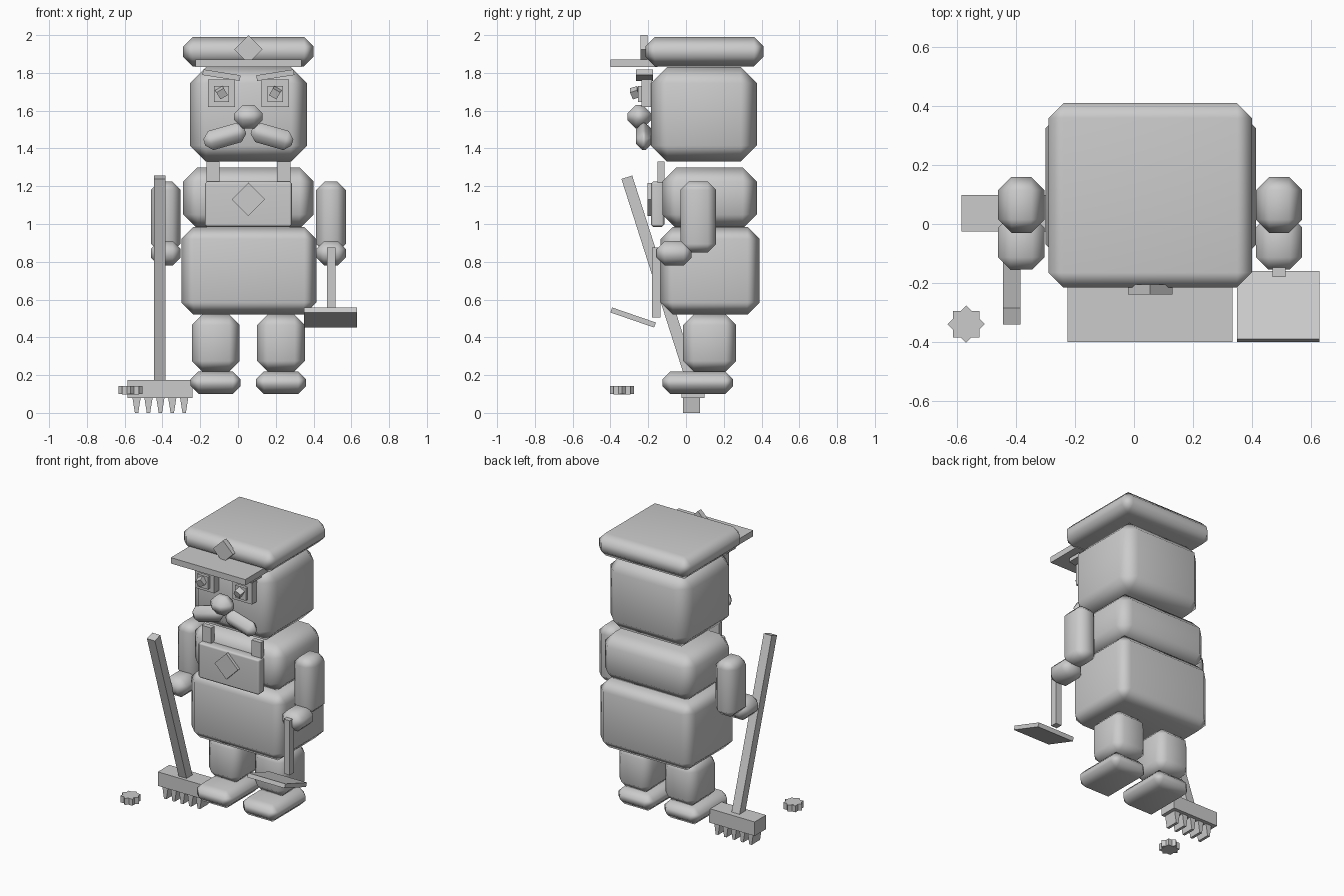
import bpy, bmesh, math
from math import radians

if "Cube" in bpy.data.objects:
    bpy.data.objects.remove(bpy.data.objects["Cube"])

CX = 0.055  # symmetry axis of the figure
grey = bpy.data.materials.new("plain grey")
grey.diffuse_color = (0.6, 0.6, 0.6, 1)
grey.use_nodes = True
grey.node_tree.nodes["Principled BSDF"].inputs["Base Color"].default_value = grey.diffuse_color


def box(name, x, y, z, bevel=0, tilt_x=0, tilt_y=0, tilt_z=0, taper=1):
    """Box from (min, max) ranges, optionally chamfered, tilted, narrowed in x at its base."""
    bm = bmesh.new()
    bmesh.ops.create_cube(bm, size=1)
    size = (x[1] - x[0], y[1] - y[0], z[1] - z[0])
    for v in bm.verts:
        if v.co.z < 0:
            v.co.x *= taper
        v.co = [a * b for a, b in zip(v.co, size)]
    if bevel:
        bmesh.ops.bevel(bm, geom=bm.edges[:], offset=bevel, segments=1,
                        affect='EDGES', clamp_overlap=True)
    me = bpy.data.meshes.new(name)
    bm.to_mesh(me)
    bm.free()
    me.materials.append(grey)
    ob = bpy.data.objects.new(name, me)
    bpy.context.collection.objects.link(ob)
    ob.location = [(r[0] + r[1]) / 2 for r in (x, y, z)]
    ob.rotation_euler = (radians(tilt_x), radians(tilt_y), radians(tilt_z))
    if bevel:
        bpy.context.view_layer.objects.active = ob
        ob.select_set(True)
        bpy.ops.object.shade_smooth_by_angle(angle=radians(50))
        ob.select_set(False)
        # keep the large faces flat and let the chamfers blend
        wn = ob.modifiers.new("flat_faces", 'WEIGHTED_NORMAL')
        wn.keep_sharp = True
    return ob


def centred(c, size):
    return (c - size / 2, c + size / 2)


# Head and body
box("head", (-0.255, 0.365), (-0.185, 0.375), (1.33, 1.83), 0.085)
box("chest", (-0.29, 0.40), (-0.125, 0.375), (0.975, 1.30), 0.075)
box("belly", (-0.30, 0.415), (-0.135, 0.39), (0.52, 0.985), 0.065)

# Cap with visor and diamond badge
box("cap", (-0.29, 0.40), (-0.215, 0.41), (1.835, 1.99), 0.05)
box("visor", (-0.225, 0.335), (-0.40, -0.15), (1.83, 1.87))
box("cap_badge", centred(CX, 0.106), (-0.24, -0.205), centred(1.925, 0.106), tilt_y=45)

# Bib with straps and diamond badge
box("bib", (-0.175, 0.285), (-0.185, -0.115), (0.985, 1.225), 0.012)
box("bib_badge", centred(CX, 0.124), (-0.205, -0.18), centred(1.13, 0.124), tilt_y=45)

# Nose
box("nose", centred(CX, 0.15), (-0.31, -0.185), (1.505, 1.63), 0.045)

for side, s in (("left", -1), ("right", 1)):
    # Face
    ex = CX + s * 0.1425
    box(side + "_eye", centred(ex, 0.145), (-0.235, -0.18), (1.62, 1.765))
    box(side + "_iris", centred(ex, 0.08), (-0.255, -0.23), (1.645, 1.73))
    box(side + "_pupil", centred(ex, 0.045), (-0.29, -0.25), centred(1.695, 0.045),
        tilt_x=20, tilt_y=s * 30)
    box(side + "_brow", centred(ex, 0.20), (-0.265, -0.175), centred(1.788, 0.03), tilt_y=-s * 9)
    box(side + "_moustache", centred(CX + s * 0.125, 0.225), (-0.265, -0.18),
        centred(1.463, 0.105), 0.035, tilt_y=s * 16)
    # Bib strap
    box(side + "_strap", centred(CX + s * 0.187, 0.07), (-0.15, -0.115), (1.10, 1.33))
    # Limbs
    ax = CX + s * 0.4375
    box(side + "_arm", centred(ax, 0.157), (-0.03, 0.16), (0.85, 1.225), 0.045)
    box(side + "_hand", centred(ax, 0.157), (-0.155, 0.03), (0.78, 0.91), 0.042)
    lx = CX + s * 0.173
    box(side + "_leg", centred(lx, 0.253), (-0.015, 0.265), (0.22, 0.52), 0.055)
    box(side + "_foot", centred(lx, 0.265), (-0.125, 0.25), (0.10, 0.22), 0.042)

# Rake: leaning handle, head and tapered teeth
box("rake_handle", (-0.445, -0.385), centred(-0.137, 0.06), centred(0.695, 1.16), tilt_x=17.7)
box("rake_head", (-0.585, -0.24), (-0.025, 0.098), (0.08, 0.175))
for i in range(5):
    box(f"rake_tooth_{i + 1}", centred(-0.537 + i * 0.063, 0.045), (-0.015, 0.075),
        (0, 0.085), taper=0.4)

# Hand shovel: upright handle and sloping blade
box("shovel_handle", (0.47, 0.515), (-0.18, -0.135), (0.505, 0.875))
box("shovel_blade", (0.35, 0.63), centred(-0.28, 0.245), centred(0.505, 0.028), tilt_x=-19)

# Star-shaped cog made of two crossed squares
for i in range(2):
    box(f"cog_{i + 1}", centred(-0.57, 0.09), centred(-0.34, 0.09),
        (0.098 + i * 0.001, 0.142 + i * 0.001), tilt_z=45 * i)
